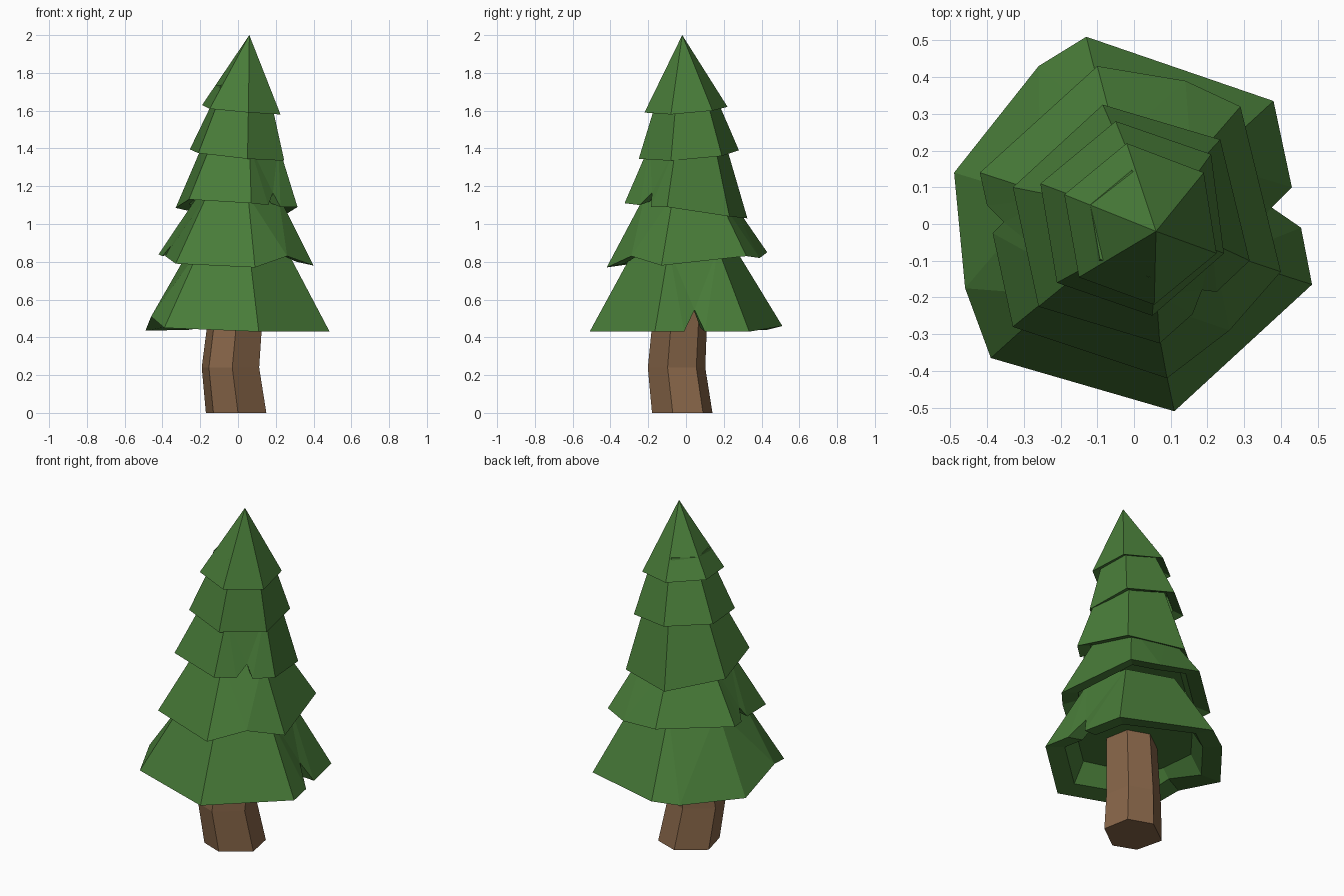
import bpy, bmesh
from mathutils import Vector

if "Cube" in bpy.data.objects:
    bpy.data.objects.remove(bpy.data.objects["Cube"])


def material(name, rgb):
    m = bpy.data.materials.new(name)
    m.diffuse_color = (*rgb, 1)
    m.use_nodes = True
    m.node_tree.nodes["Principled BSDF"].inputs["Base Color"].default_value = m.diffuse_color
    return m


GREEN = material("needles", (0.065, 0.20, 0.04))
BROWN = material("bark", (0.24, 0.13, 0.065))


def finish(bm, name, mat):
    bmesh.ops.triangulate(bm, faces=[f for f in bm.faces if len(f.verts) > 4])
    bmesh.ops.recalc_face_normals(bm, faces=bm.faces)
    me = bpy.data.meshes.new(name)
    bm.to_mesh(me)
    bm.free()
    me.materials.append(mat)
    bpy.context.collection.objects.link(bpy.data.objects.new(name, me))


def bridge(bm, a, b):
    n = len(a)
    for i in range(n):
        j = (i + 1) % n
        bm.faces.new((a[i], a[j], b[j], b[i]))


def tier(name, rim, extras, top, top_z, scale):
    """Hexagonal skirt; extras maps a side index to notch points on its hem."""
    bm = bmesh.new()
    c = sum((Vector(p) for p in rim), Vector()) / 6
    corners = [bm.verts.new(p) for p in rim]
    loop, spans = [], []
    for i in range(6):
        mids = [bm.verts.new(p) for p in extras.get(i, [])]
        loop += [corners[i]] + mids
        spans.append([corners[i]] + mids + [corners[(i + 1) % 6]])
    # outer slope
    if scale == 0:
        tip = bm.verts.new((*top, top_z))
        for s in spans:
            bm.faces.new(s + [tip])
    else:
        up = [bm.verts.new((top[0] + (p[0] - c.x) * scale,
                            top[1] + (p[1] - c.y) * scale, top_z)) for p in rim]
        for i, s in enumerate(spans):
            bm.faces.new(s + [up[(i + 1) % 6], up[i]])
        bm.faces.new(up)
    # hollow underside
    def ring(k, z):
        return [bm.verts.new((c.x + (v.co.x - c.x) * k, c.y + (v.co.y - c.y) * k, z(v)))
                for v in loop]
    inner = ring(0.78, lambda v: v.co.z + 0.02)
    roof = ring(0.66, lambda v: c.z + 0.13)
    bridge(bm, loop, inner)
    bridge(bm, inner, roof)
    bm.faces.new(roof)
    finish(bm, name, GREEN)


# foliage tiers, top to bottom
tier("foliage_tip",
     [(-.02, .22, 1.62), (.19, .14, 1.60), (.225, -.08, 1.58),
      (.055, -.22, 1.59), (-.15, -.145, 1.61), (-.19, .08, 1.63)],
     {}, (.06, -.02), 2.0, 0)
tier("foliage_upper",
     [(-.05, .28, 1.39), (.21, .19, 1.36), (.245, -.08, 1.335),
      (.05, -.25, 1.345), (-.21, -.16, 1.375), (-.255, .11, 1.395)],
     {}, (.025, .005), 1.66, .6)
tier("foliage_middle",
     [(-.085, .325, 1.03), (.235, .23, 1.04), (.315, -.1, 1.09),
      (.07, -.325, 1.11), (-.26, -.225, 1.13), (-.33, .1, 1.085)],
     {2: [(.225, -.185, 1.09), (.185, -.18, 1.165), (.16, -.245, 1.10)]},
     (.012, .01), 1.42, .62)
tier("foliage_lower",
     [(-.1, .43, .85), (.29, .32, .83), (.4, -.13, .78),
      (.09, -.42, .77), (-.33, -.28, .79), (-.42, .14, .84)],
     {0: [(.14, .39, .82)], 2: [(.26, -.29, .83)],
      4: [(-.385, -.025, .83), (-.355, .005, .885), (-.40, .05, .83)]},
     (.0, .005), 1.15, .52)
tier("foliage_base",
     [(-.13, .51, .46), (.38, .335, .43), (.485, -.165, .43),
      (.11, -.51, .43), (-.39, -.365, .45), (-.49, .14, .435)],
     {1: [(.43, .10, .43), (.375, .045, .545), (.455, -.01, .43)],
      4: [(-.46, -.175, .51)], 5: [(-.26, .43, .44)]},
     (-.002, -.01), .87, .52)

# bent six-sided trunk
bm = bmesh.new()
hexagon = [(.01, -.16), (.16, -.05), (.13, .11), (-.01, .16), (-.16, .05), (-.12, -.11)]
rings = [[bm.verts.new((cx + x * k, cy + y * k, z)) for x, y in hexagon]
         for cx, cy, z, k in ((-.01, -.02, 0, 1), (-.04, -.05, .24, .95), (-.005, -.025, .6, .88))]
bm.faces.new(rings[0])
bm.faces.new(rings[2])
for a, b in zip(rings, rings[1:]):
    bridge(bm, a, b)
finish(bm, "trunk", BROWN)
